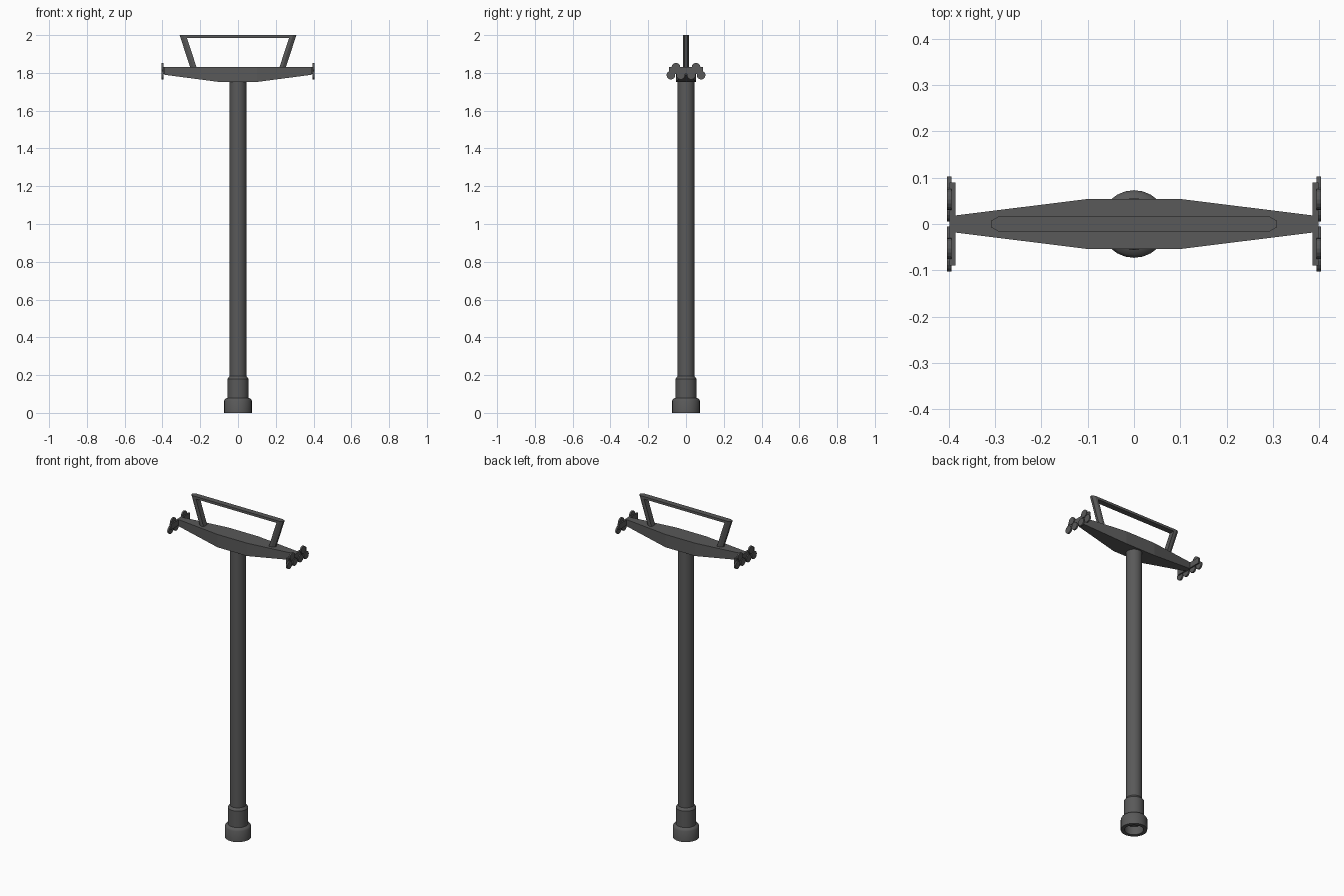
import bpy, bmesh, math
from mathutils import Vector

if "Cube" in bpy.data.objects:
    bpy.data.objects.remove(bpy.data.objects["Cube"])


def make(name, bm, smooth=False):
    bmesh.ops.recalc_face_normals(bm, faces=bm.faces[:])
    me = bpy.data.meshes.new(name)
    bm.to_mesh(me)
    bm.free()
    ob = bpy.data.objects.new(name, me)
    bpy.context.collection.objects.link(ob)
    if smooth:
        bpy.ops.object.select_all(action='DESELECT')
        bpy.context.view_layer.objects.active = ob
        ob.select_set(True)
        bpy.ops.object.shade_smooth_by_angle(angle=math.radians(35))
    ob.data.materials.append(mat)
    return ob


def loft(name, sections):
    """Skin a list of equal-length closed sections and cap the ends."""
    bm = bmesh.new()
    rings = [[bm.verts.new(p) for p in s] for s in sections]
    n = len(rings[0])
    for a, b in zip(rings, rings[1:]):
        for i in range(n):
            bm.faces.new((a[i], a[(i + 1) % n], b[(i + 1) % n], b[i]))
    bm.faces.new(rings[0])
    bm.faces.new(rings[-1])
    return make(name, bm)


def lathe(name, profile, n=24):
    bm = bmesh.new()
    vs = [bm.verts.new((r, 0, z)) for r, z in profile]
    es = [bm.edges.new(p) for p in zip(vs, vs[1:])]
    bmesh.ops.spin(bm, geom=vs + es, cent=(0, 0, 0), axis=(0, 0, 1),
                   angle=math.tau, steps=n, use_duplicate=False)
    bmesh.ops.remove_doubles(bm, verts=bm.verts[:], dist=1e-5)
    return make(name, bm, True)


def box(name, lo, hi):
    return loft(name, [[(x, lo[1], lo[2]), (x, hi[1], lo[2]),
                        (x, hi[1], hi[2]), (x, lo[1], hi[2])] for x in (lo[0], hi[0])])


mat = bpy.data.materials.new("dark_metal")
mat.diffuse_color = (0.1, 0.1, 0.1, 1)
mat.use_nodes = True
mat.node_tree.nodes["Principled BSDF"].inputs["Base Color"].default_value = mat.diffuse_color

# Post with stepped, hollow foot
lathe("post", [(0, 0.05), (0.052, 0.05), (0.052, 0), (0.073, 0), (0.073, 0.065),
               (0.067, 0.075), (0.056, 0.08), (0.056, 0.18), (0.045, 0.195),
               (0.045, 1.76), (0, 1.76)])

# Tapered cross arm
loft("cross_arm", [[(x, -w, zb), (x, w, zb), (x, w, 1.83), (x, -w, 1.83)]
                   for x, w, zb in ((-0.39, 0.018, 1.79), (-0.1, 0.054, 1.752),
                                    (0.1, 0.054, 1.752), (0.39, 0.018, 1.79))])

# Top handle: bar plus two slanted six-sided legs
box("handle_bar", (-0.28, -0.017, 1.985), (0.28, 0.017, 2.0))
for s, side in ((-1, "left"), (1, "right")):
    sections = []
    for z, xo in ((1.825, 0.252), (2.0, 0.309)):
        sections.append([(s * (xo - d), y, z) for d, y in
                         ((0, -0.007), (0, 0.007), (0.018, 0.017),
                          (0.034, 0.017), (0.034, -0.017), (0.018, -0.017))])
    loft("handle_leg_" + side, sections)

# End brackets with round discs
for s, side in ((-1, "left"), (1, "right")):
    xs = sorted((s * 0.386, s * 0.398))
    box("end_plate_" + side, (xs[0], -0.09, 1.795), (xs[1], 0.09, 1.83))
    for i, (y, z) in enumerate(((-0.08, 1.788), (-0.053, 1.83), (-0.028, 1.788),
                                (0.028, 1.788), (0.053, 1.83), (0.08, 1.788))):
        circle = [(y + 0.023 * math.cos(k * math.tau / 16),
                   z + 0.023 * math.sin(k * math.tau / 16)) for k in range(16)]
        loft(f"disc_{side}_{i}", [[(s * x, a, b) for a, b in circle]
                                  for x in (0.394, 0.404)])
